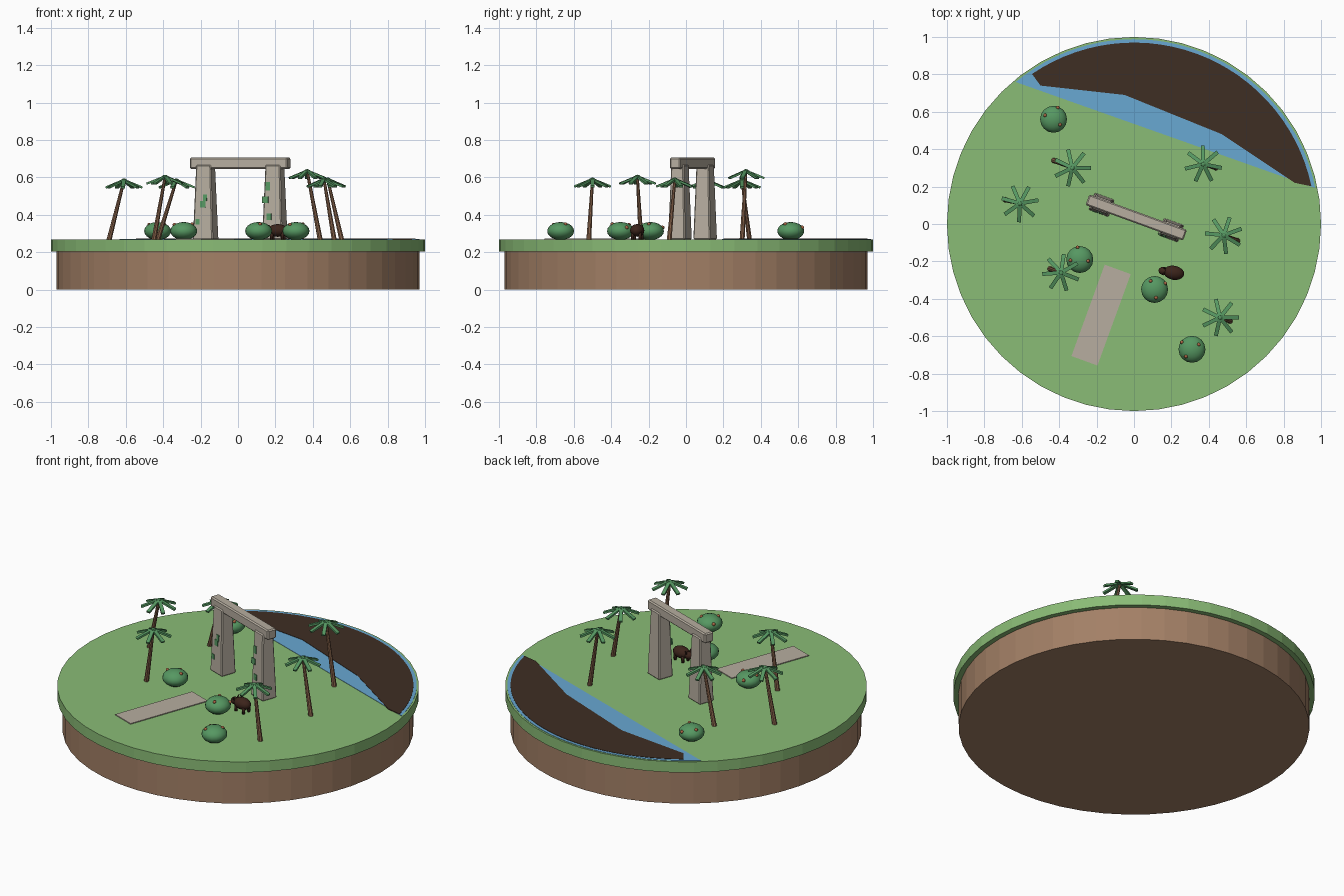
import bpy, bmesh
from math import radians, cos, sin, pi, atan2
from mathutils import Vector, Matrix

cube = bpy.data.objects.get("Cube")
if cube:
    bpy.data.objects.remove(cube, do_unlink=True)


def material(name, r, g, b):
    col = [((c / 255 + 0.055) / 1.055) ** 2.4 for c in (r, g, b)] + [1]
    m = bpy.data.materials.new(name)
    m.use_nodes = True
    m.diffuse_color = col
    m.node_tree.nodes["Principled BSDF"].inputs["Base Color"].default_value = col
    return m


GRASS = material("grass green", 138, 188, 118)
SOIL = material("soil brown", 163, 128, 102)
WATER = material("water blue", 104, 168, 210)
MUD = material("mud dark brown", 63, 46, 36)
STONE = material("pale stone", 183, 174, 160)
LEAF = material("leaf green", 86, 152, 98)
BARK = material("bark brown", 134, 98, 74)
BERRY = material("berry orange", 172, 104, 70)
FUR = material("fur dark brown", 60, 36, 27)

GROUND = 0.268
TURN = Matrix.Rotation(radians(-20), 4, 'Z')   # shared heading of arch and path


def finish(name, bm, mat, smooth=False):
    bmesh.ops.recalc_face_normals(bm, faces=bm.faces)
    me = bpy.data.meshes.new(name)
    bm.to_mesh(me)
    bm.free()
    me.materials.append(mat)
    for p in me.polygons:
        p.use_smooth = smooth
    ob = bpy.data.objects.new(name, me)
    bpy.context.collection.objects.link(ob)
    return ob


def add_box(bm, size, mat):
    bmesh.ops.create_cube(bm, size=1, matrix=mat @ Matrix.Diagonal((*size, 1)))


def add_ball(bm, centre, size, turn=0, u=16, v=10):
    m = Matrix.Translation(centre) @ Matrix.Rotation(turn, 4, 'Z') @ Matrix.Diagonal((*size, 1))
    bmesh.ops.create_uvsphere(bm, u_segments=u, v_segments=v, radius=1, matrix=m)


def add_cone(bm, a, b, r1, r2, sides=8):
    a, b = Vector(a), Vector(b)
    d = b - a
    m = Matrix.Translation((a + b) / 2) @ d.to_track_quat('Z', 'Y').to_matrix().to_4x4()
    bmesh.ops.create_cone(bm, cap_ends=True, segments=sides, radius1=r1, radius2=r2,
                          depth=d.length, matrix=m)


def slab(name, outline, z0, z1, mat):
    bm = bmesh.new()
    f = bm.faces.new([bm.verts.new((x, y, z0)) for x, y in outline])
    ext = bmesh.ops.extrude_face_region(bm, geom=[f])
    for v in ext["geom"]:
        if isinstance(v, bmesh.types.BMVert):
            v.co.z = z1
    return finish(name, bm, mat)


def arc(r, start, end, n):
    angles = [radians(start + (end - start) * i / (n - 1)) for i in range(n)]
    return [(r * cos(a), r * sin(a)) for a in angles]


# Island: soil drum under a slightly wider turf disc
for name, r, z0, z1, mat in (("soil_base", 0.97, 0, 0.205, SOIL),
                             ("grass_top", 1.0, 0.203, GROUND, GRASS)):
    bm = bmesh.new()
    add_cone(bm, (0, 0, z0), (0, 0, z1), r, r, 48)
    finish(name, bm, mat)

# Lake along the back edge, with a mud flat on it
slab("lake", arc(0.988, 129.8, 11.2, 34), GROUND - 0.005, GROUND + 0.002, WATER)
shore = [(0.86, 0.22), (0.47, 0.48), (-0.05, 0.69), (-0.5, 0.74)]
slab("mud_flat", arc(0.97, 124.2, 12, 30) + shore, GROUND, GROUND + 0.004, MUD)

# Stone path
bm = bmesh.new()
add_box(bm, (0.148, 0.52, 0.008), Matrix.Translation((-0.176, -0.487, GROUND + 0.001)) @ TURN)
finish("path", bm, STONE)

# Stone arch: two tapered pillars and a lintel
ARCH = Matrix.Translation((0.012, 0.035, 0)) @ TURN
PILLAR_TOP = 0.667
for side, name in ((-1, "arch_pillar_right"), (1, "arch_pillar_left")):
    bm = bmesh.new()
    height = PILLAR_TOP - GROUND
    add_box(bm, (0.114, 0.097, height), Matrix.Translation((0, 0, GROUND + height / 2)))
    for v in bm.verts:
        if v.co.z > 0.5:
            v.co.x *= 0.74
            v.co.y *= 0.74
    bmesh.ops.bevel(bm, geom=bm.edges[:], offset=0.006, segments=1, affect='EDGES')
    bm.transform(ARCH @ Matrix.Translation((side * 0.197, 0, 0)))
    finish(name, bm, STONE)

bm = bmesh.new()
add_box(bm, (0.555, 0.06, 0.06), ARCH @ Matrix.Translation((0, 0, 0.675)))
bmesh.ops.bevel(bm, geom=bm.edges[:], offset=0.007, segments=1, affect='EDGES')
finish("arch_lintel", bm, STONE)

# Moss plates following the sloping front of the pillars
bm = bmesh.new()
lean = atan2(0.0126, PILLAR_TOP - GROUND)
for x, z, w, h in ((-0.197, 0.455, 0.03, 0.035), (-0.185, 0.49, 0.022, 0.035),
                   (-0.225, 0.362, 0.022, 0.03), (0.172, 0.553, 0.024, 0.045),
                   (0.158, 0.48, 0.034, 0.035), (0.18, 0.39, 0.026, 0.035)):
    y = -0.0485 + 0.0126 * (z - GROUND) / (PILLAR_TOP - GROUND)
    add_box(bm, (w, 0.008, h),
            ARCH @ Matrix.Translation((x, y, z)) @ Matrix.Rotation(-lean, 4, 'X'))
finish("moss", bm, LEAF)

# Palms: base x, base y, crown x, crown y, crown height, first frond angle
palms = [(-0.43, 0.34, -0.33, 0.30, 0.59, 0), (0.44, 0.30, 0.37, 0.32, 0.64, 40),
         (-0.69, 0.13, -0.61, 0.11, 0.59, 10), (0.555, -0.09, 0.48, -0.06, 0.595, 20),
         (-0.45, -0.24, -0.39, -0.26, 0.61, 30), (0.515, -0.52, 0.46, -0.50, 0.595, 0)]
trunks, fronds = bmesh.new(), bmesh.new()
for bx, by, cx, cy, cz, first in palms:
    add_cone(trunks, (bx, by, GROUND - 0.005), (cx, cy, cz - 0.008), 0.014, 0.008)
    crown = Matrix.Translation((cx, cy, cz))
    add_ball(fronds, (cx, cy, cz - 0.008), (0.016, 0.016, 0.012), u=8, v=6)
    for i in range(7):
        spin = Matrix.Rotation(radians(first) + i * 2 * pi / 7, 4, 'Z')
        droop = Matrix.Rotation(radians(22), 4, 'Y')
        add_box(fronds, (0.108, 0.021, 0.011), crown @ spin @ droop @ Matrix.Translation((0.054, 0, -0.004)))
finish("palm_trunks", trunks, BARK)
finish("palm_fronds", fronds, LEAF)

# Bushes with a few berries
bushes, berries = bmesh.new(), bmesh.new()
for x, y, first in ((-0.43, 0.56, 155), (-0.29, -0.19, 185), (0.11, -0.35, 115), (0.31, -0.67, 230)):
    add_ball(bushes, (x, y, 0.313), (0.072, 0.072, 0.048))
    for turn, spread, z in ((0, 0.05, 0.347), (165, 0.045, 0.35), (-85, 0.066, 0.332)):
        a = radians(first + turn)
        add_ball(berries, (x + spread * cos(a), y + spread * sin(a), z), (0.01,) * 3, u=8, v=6)
finish("bushes", bushes, LEAF, True)
finish("berries", berries, BERRY, True)

# Small grazing animal facing the bush
bm = bmesh.new()
BEAST = Matrix.Translation((0.208, -0.26, 0)) @ Matrix.Rotation(radians(-10), 4, 'Z')
add_ball(bm, (0.005, 0, 0.316), (0.056, 0.038, 0.034))
add_ball(bm, (-0.052, 0, 0.314), (0.026, 0.022, 0.022), u=12, v=8)
for side in (-1, 1):
    add_cone(bm, (-0.048, side * 0.014, 0.327), (-0.046, side * 0.021, 0.346), 0.007, 0.002, 6)
    for x in (-0.025, 0.034):
        add_cone(bm, (x, side * 0.02, GROUND), (x, side * 0.02, 0.31), 0.008, 0.01)
bm.transform(BEAST)
finish("animal", bm, FUR, True)
